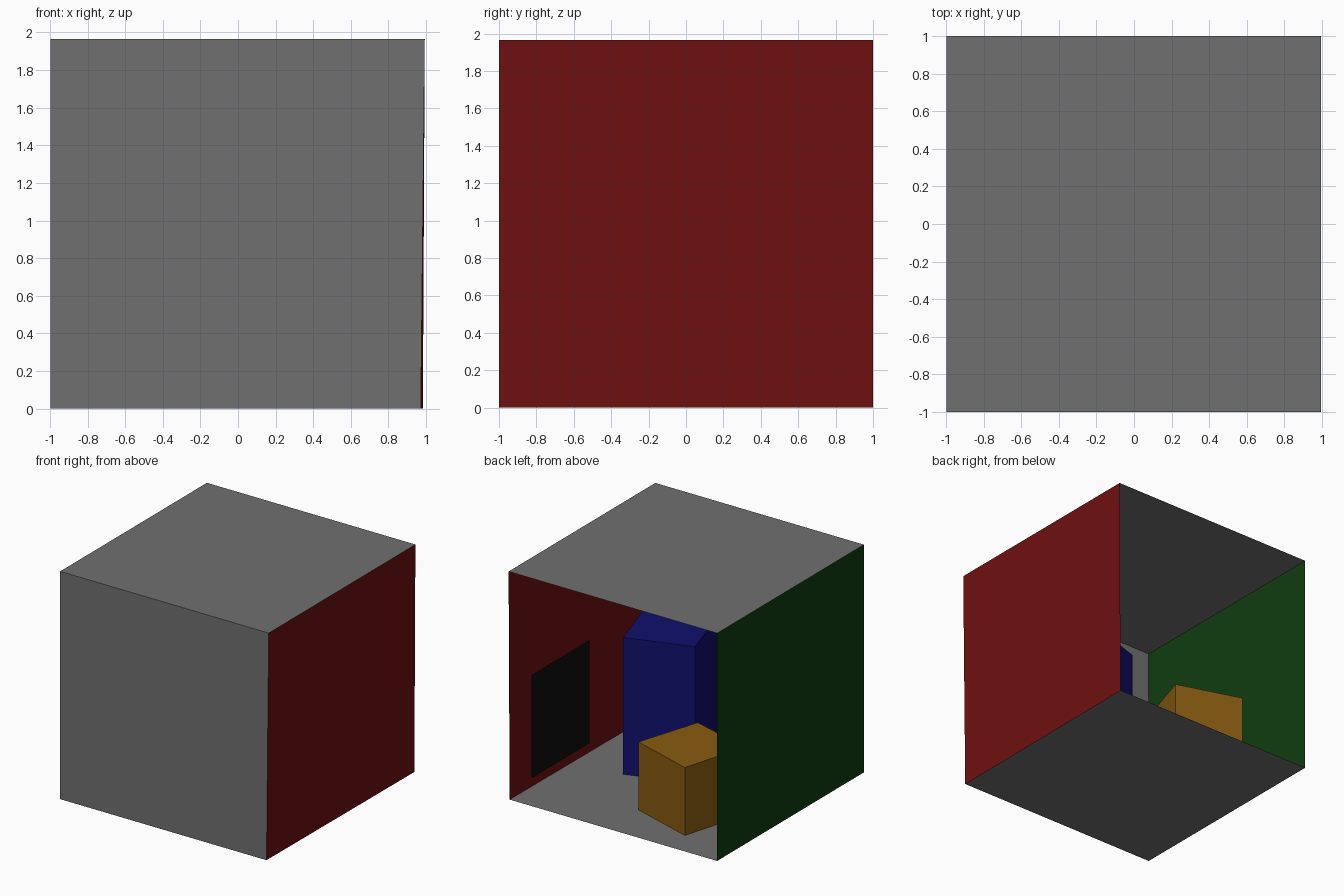
import bpy

if "Cube" in bpy.data.objects:
    bpy.data.objects.remove(bpy.data.objects["Cube"])


def material(name, rgb):
    mat = bpy.data.materials.new(name)
    mat.diffuse_color = (*rgb, 1)
    mat.use_nodes = True
    mat.node_tree.nodes["Principled BSDF"].inputs["Base Color"].default_value = mat.diffuse_color
    return mat


def add_mesh(name, verts, faces, mat):
    mesh = bpy.data.meshes.new(name)
    mesh.from_pydata(verts, [], faces)
    obj = bpy.data.objects.new(name, mesh)
    bpy.context.collection.objects.link(obj)
    mesh.materials.append(mat)
    return obj


def add_panel(name, corners, mat):
    return add_mesh(name, corners, [(0, 1, 2, 3)], mat)


def add_block(name, base, height, mat):
    # four-sided block rising from a counter-clockwise footprint
    verts = [(x, y, z) for z in (0.004, height) for x, y in base]
    sides = [(i, (i + 1) % 4, (i + 1) % 4 + 4, i + 4) for i in range(4)]
    return add_mesh(name, verts, [(3, 2, 1, 0), (4, 5, 6, 7)] + sides, mat)


grey = material("dark_grey", (0.162, 0.162, 0.162))
red = material("red", (0.156, 0.005, 0.005))
green = material("green", (0.005, 0.047, 0.005))
blue = material("blue", (0.005, 0.005, 0.156))
orange = material("orange", (0.247, 0.104, 0.005))
black = material("black", (0.004, 0.004, 0.004))

# Room shell: open at the back, red wall leaning very slightly outward
H, L, R = 1.965, -0.997, 0.993
floor_front = (0.972, -1, 0)
floor_back = (0.983, 1, 0)
add_panel("floor", [(L, -1, 0), floor_front, floor_back, (L, 1, 0)], grey)
add_panel("ceiling", [(L, 1, H), (R, 1, H), (R, -1, H), (L, -1, H)], grey)
add_panel("front_wall", [floor_front, (L, -1, 0), (L, -1, H), (R, -1, H)], grey)
add_panel("red_wall", [floor_back, floor_front, (R, -1, H), (R, 1, H)], red)
add_panel("green_wall", [(L, -1, 0), (L, 1, 0), (L, 1, H), (L, -1, H)], green)

# Dark mirror panel just inside the red wall
add_panel("wall_mirror", [(0.965, 0.73, 0.085), (0.965, -0.065, 0.085),
                          (0.965, -0.065, 0.975), (0.965, 0.73, 0.975)], black)

# Rotated blocks standing on the floor
add_block("tall_block", [(0.52, 0.115), (-0.04, -0.065),
                         (0.14, -0.635), (0.70, -0.46)], 1.185, blue)
add_block("short_block", [(-0.525, 0.765), (-0.69, 0.19),
                          (-0.13, 0.025), (0.045, 0.585)], 0.59, orange)
